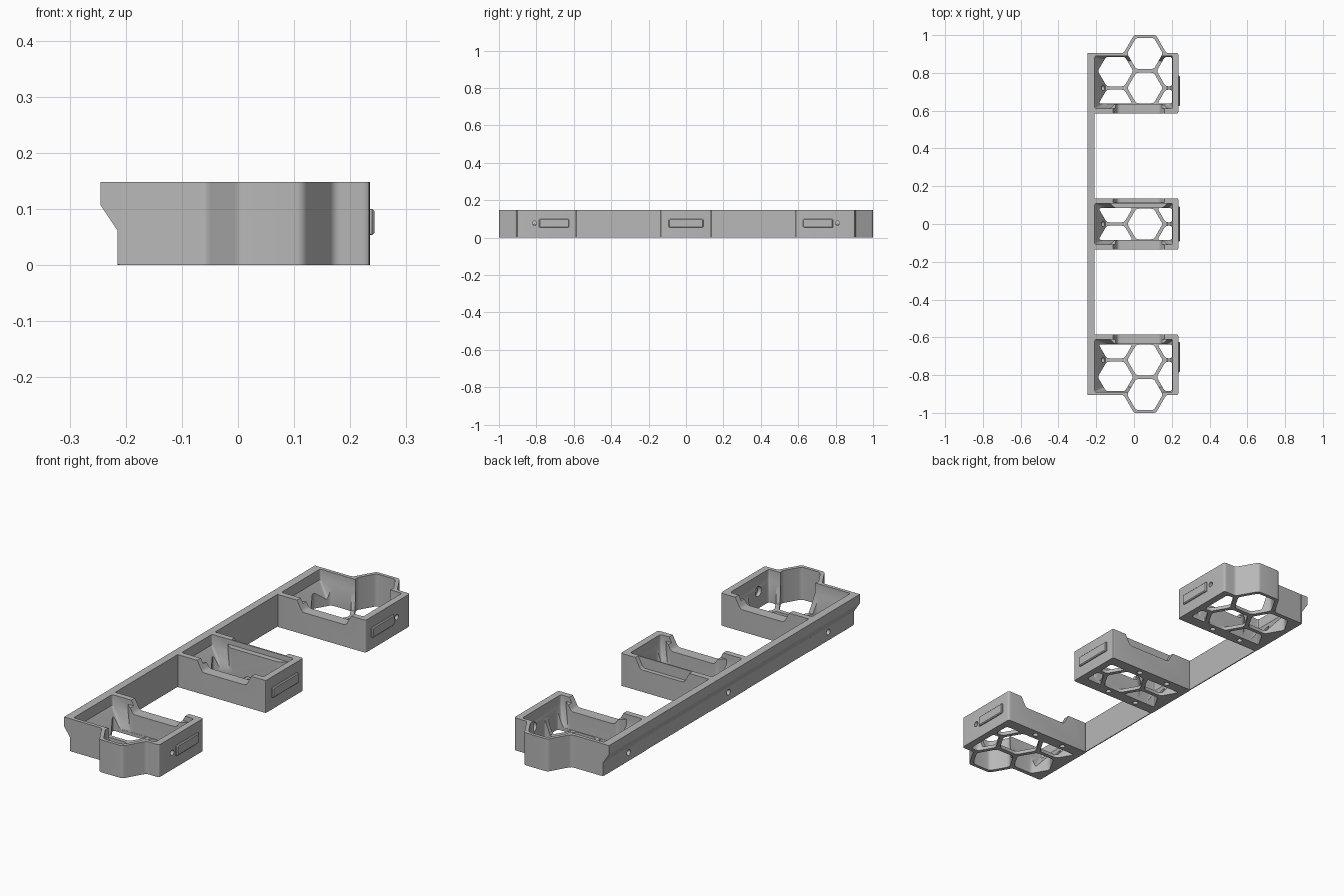
import bpy, bmesh, math
from mathutils import Vector

if "Cube" in bpy.data.objects:
    bpy.data.objects.remove(bpy.data.objects["Cube"], do_unlink=True)

grey = bpy.data.materials.new("plain grey")
grey.use_nodes = True
grey.diffuse_color = (0.48, 0.48, 0.48, 1)
grey.node_tree.nodes["Principled BSDF"].inputs["Base Color"].default_value = (0.48, 0.48, 0.48, 1)

TOP = 0.148
PITCH = 0.18                      # honeycomb spacing
HEX_X = 0.058                     # main honeycomb column
COL = PITCH * math.sqrt(3) / 2
WALL_L, WALL_R = -0.208, 0.205    # inner faces of the tray walls


# ---- helpers ----
def rect(x0, x1, y0, y1):
    return [(x0, y0), (x1, y0), (x1, y1), (x0, y1)]


def hexagon(cx, cy, apothem):
    r = apothem / math.cos(math.pi / 6)
    return [(cx + r * math.cos(i * math.pi / 3), cy + r * math.sin(i * math.pi / 3)) for i in range(6)]


def rounded(poly, r, n=4):
    out = []
    for i, p in enumerate(poly):
        p = Vector(p)
        a, b = Vector(poly[i - 1]) - p, Vector(poly[(i + 1) % len(poly)]) - p
        d = min(r, 0.4 * a.length, 0.4 * b.length)
        a, b = p + a.normalized() * d, p + b.normalized() * d
        for k in range(n + 1):
            t = k / n
            out.append(tuple(a * (1 - t) ** 2 + p * 2 * t * (1 - t) + b * t * t))
    return out


def clip(poly, axis, limit, sign):
    """Keep the part of a polygon where sign * coordinate <= sign * limit."""
    out = []
    for i, q in enumerate(poly):
        p = poly[i - 1]
        dp, dq = sign * (limit - p[axis]), sign * (limit - q[axis])
        if dp * dq < 0:
            t = dp / (dp - dq)
            out.append((p[0] + (q[0] - p[0]) * t, p[1] + (q[1] - p[1]) * t))
        if dq >= 0:
            out.append(q)
    return out


def loft(name, rings, axis="z"):
    """Solid through equal-count outlines, given as (outline, position)."""
    place = {"x": lambda u, v, w: (w, u, v), "y": lambda u, v, w: (u, w, v),
             "z": lambda u, v, w: (u, v, w)}[axis]
    bm = bmesh.new()
    loops = [[bm.verts.new(place(u, v, w)) for u, v in pts] for pts, w in rings]
    for lo, hi in zip(loops, loops[1:]):
        for i in range(len(lo)):
            bm.faces.new((lo[i - 1], lo[i], hi[i], hi[i - 1]))
    bm.faces.new(loops[0])
    bm.faces.new(loops[-1])
    bmesh.ops.recalc_face_normals(bm, faces=bm.faces)
    mesh = bpy.data.meshes.new(name)
    bm.to_mesh(mesh)
    bm.free()
    mesh.materials.append(grey)
    ob = bpy.data.objects.new(name, mesh)
    bpy.context.collection.objects.link(ob)
    return ob


def prism(name, pts, lo, hi, axis="z"):
    return loft(name, [(pts, lo), (pts, hi)], axis)


def rod(cu, cv, r, lo, hi, axis):
    pts = [(cu + r * math.cos(i * math.tau / 20), cv + r * math.sin(i * math.tau / 20)) for i in range(20)]
    return prism("hole_cutter", pts, lo, hi, axis)


def activate(ob):
    bpy.ops.object.select_all(action="DESELECT")
    ob.select_set(True)
    bpy.context.view_layer.objects.active = ob


def combine(ob, other, operation="DIFFERENCE"):
    activate(ob)
    mod = ob.modifiers.new("bool", "BOOLEAN")
    mod.object, mod.operation, mod.solver = other, operation, "EXACT"
    bpy.ops.object.modifier_apply(modifier=mod.name)
    bpy.data.objects.remove(other, do_unlink=True)


def smooth(ob):
    activate(ob)
    bpy.ops.object.shade_smooth_by_angle(angle=math.radians(28))


def mirrored(ob, name):
    copy = ob.copy()
    copy.data = ob.data.copy()
    copy.name = name
    for v in copy.data.vertices:
        v.co.y *= -1
    copy.data.flip_normals()
    bpy.context.collection.objects.link(copy)
    smooth(copy)


# ---- shared tray features ----
def hollow(tray, y0, y1):
    """Cavity with sloped feet, deepest against the rail."""
    low = rounded(rect(-0.15, 0.175, y0 + 0.025, y1 - 0.025), 0.01)
    foot = rounded(rect(-0.172, 0.19, y0 + 0.014, y1 - 0.014), 0.01)
    high = rounded(rect(WALL_L, WALL_R, y0, y1), 0.01)
    combine(tray, loft("cavity_cutter", [(low, 0.016), (foot, 0.05), (high, 0.1), (high, 0.3)]))


def honeycomb(tray, centres, y0, y1):
    for cx, cy in centres:
        cell = hexagon(cx, cy, PITCH / 2 - 0.009)
        for axis, limit, sign in ((0, WALL_L + 0.008, -1), (0, WALL_R - 0.003, 1), (1, y0, -1), (1, y1, 1)):
            cell = clip(cell, axis, limit, sign)
        combine(tray, prism("cell_cutter", rounded(cell, 0.014), -0.1, 0.13))


def notched_wall(tray, outer, d):
    """Thickened wall with a lowered middle; d points into the tray."""
    inner, boss = outer + d * 0.02, outer + d * 0.051
    pts = rounded([(-0.135, inner), (-0.1, boss), (0.15, boss), (0.185, inner)], 0.012)
    combine(tray, prism("boss", pts, 0.002, 0.125), "UNION")
    dip = rounded([(-0.14, 0.2), (-0.085, 0.1), (0.135, 0.1), (0.19, 0.2)], 0.012)
    combine(tray, prism("notch_cutter", dip, outer - 0.02, outer + 0.06, "y"))
    for x in (HEX_X, HEX_X - COL):
        combine(tray, rod(x, outer + d * 0.027, 0.012, -0.05, 0.025, "z"))


def side_plate(name, y0, y1):
    wide = rounded(rect(y0, y1, 0.053, 0.1), 0.004)
    small = rounded(rect(y0 + 0.004, y1 - 0.004, 0.057, 0.096), 0.004)
    return loft(name, [(wide, 0.233), (wide, 0.239), (small, 0.243)], "x")


# ---- end trays with a hexagonal nose ----
outline = [(-0.215, 0.585), (0.235, 0.585), (0.235, 0.905), (0.171, 0.905), (0.116, 1.0),
           (0.0, 1.0), (-0.055, 0.905), (-0.215, 0.905)]
end_tray = prism("back_tray", rounded(outline, 0.012), 0, TOP)
hollow(end_tray, 0.611, 0.889)
nose = rounded(hexagon(HEX_X, 0.903, PITCH / 2 - 0.008), 0.014)
combine(end_tray, prism("nose_cutter", nose, -0.1, 0.3))
honeycomb(end_tray, [(HEX_X, 0.72)] + [(HEX_X + s * COL, y) for s in (-1, 1) for y in (0.81, 0.63)],
          0.637, 0.885)
notched_wall(end_tray, 0.585, 1)
combine(end_tray, rod(0.81, 0.077, 0.012, 0.1, 0.3, "x"))
combine(end_tray, rod(0.81, 0.077, 0.022, 0.17, 0.218, "x"))
combine(end_tray, rod(0.72, 0.038, 0.013, -0.3, -0.1, "x"))
smooth(end_tray)
mirrored(end_tray, "front_tray")

# ---- middle tray ----
mid_tray = prism("middle_tray", rounded(rect(-0.215, 0.235, -0.135, 0.135), 0.008), 0, TOP)
hollow(mid_tray, -0.109, 0.109)
honeycomb(mid_tray, [(HEX_X, 0)] + [(HEX_X + s * COL, y) for s in (-1, 1) for y in (-0.09, 0.09)],
          -0.084, 0.084)
for d in (-1, 1):
    notched_wall(mid_tray, -0.135 * d, d)
combine(mid_tray, rod(0, 0.038, 0.013, -0.3, -0.1, "x"))
smooth(mid_tray)

# ---- rail with an overhanging lip ----
rail_profile = [(-0.21, 0.001), (-0.21, TOP), (-0.245, TOP), (-0.245, 0.107), (-0.2145, 0.061), (-0.2145, 0.001)]
rail = prism("rail", rail_profile, -0.905, 0.905, "y")
for y in (-0.72, 0, 0.72):
    combine(rail, rod(y, 0.038, 0.013, -0.3, -0.1, "x"))

# ---- raised plates on the side ----
back_plate = side_plate("back_side_plate", 0.625, 0.785)
mirrored(back_plate, "front_side_plate")
side_plate("middle_side_plate", -0.093, 0.093)
